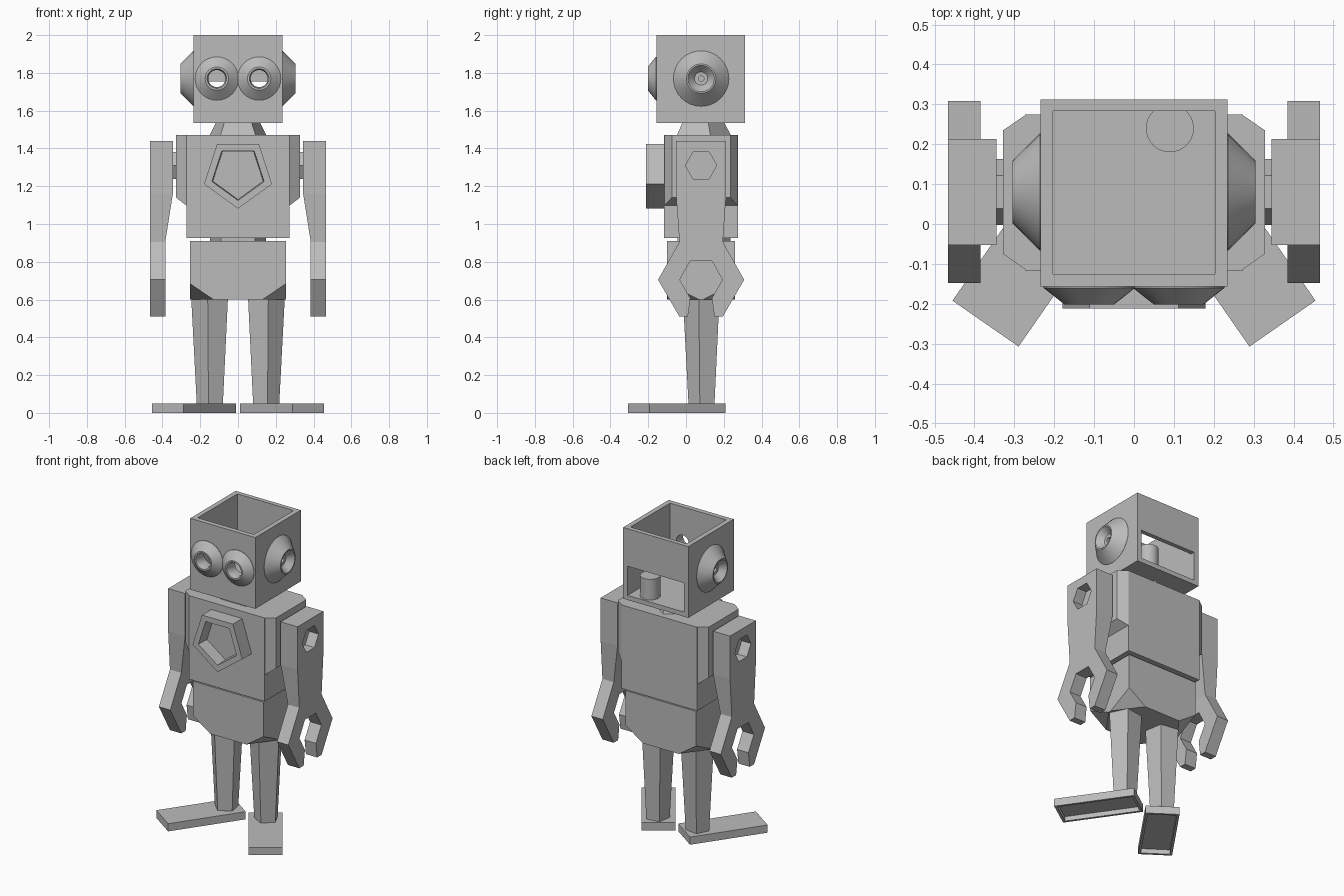
import bpy, bmesh
from math import sin, cos, radians
from mathutils import Vector

default = bpy.data.objects.get("Cube")
if default:
    bpy.data.objects.remove(default, do_unlink=True)

grey = bpy.data.materials.new("plain grey")
grey.use_nodes = True
grey.diffuse_color = (0.5, 0.5, 0.5, 1)
grey.node_tree.nodes["Principled BSDF"].inputs["Base Color"].default_value = (0.5, 0.5, 0.5, 1)

MID = 0.08  # depth of the body's centre line


def loft(name, rings, closed=False, smooth=False):
    """Skin equal-length rings; cap both ends, or close the loop."""
    bm = bmesh.new()
    vs = [[bm.verts.new(p) for p in ring] for ring in rings]
    n = len(vs[0])
    pairs = list(zip(vs, vs[1:]))
    if closed:
        pairs.append((vs[-1], vs[0]))
    else:
        bm.faces.new(vs[0])
        bm.faces.new(vs[-1])
    for a, b in pairs:
        for i in range(n):
            j = (i + 1) % n
            bm.faces.new((a[i], a[j], b[j], b[i]))
    bmesh.ops.recalc_face_normals(bm, faces=bm.faces)
    mesh = bpy.data.meshes.new(name)
    bm.to_mesh(mesh)
    bm.free()
    mesh.materials.append(grey)
    obj = bpy.data.objects.new(name, mesh)
    bpy.context.collection.objects.link(obj)
    if smooth:
        bpy.ops.object.select_all(action='DESELECT')
        obj.select_set(True)
        bpy.context.view_layer.objects.active = obj
        bpy.ops.object.shade_smooth_by_angle(angle=radians(30))
    return obj


def ring(axis, centre, pos, r, n, start=0):
    """Regular polygon about an axis through centre (two coordinates)."""
    pts = []
    for i in range(n):
        a = radians(start + 360 * i / n)
        p = [centre[0] + r * cos(a), centre[1] + r * sin(a)]
        p.insert("xyz".index(axis), pos)
        pts.append(Vector(p))
    return pts


def turned(name, axis, centre, profile, n, start=0, **kw):
    return loft(name, [ring(axis, centre, p, r, n, start) for p, r in profile], **kw)


def rect(x0, x1, y0, y1, z):
    return [(x0, y0, z), (x1, y0, z), (x1, y1, z), (x0, y1, z)]


def box(name, x0, x1, y0, y1, z0, z1):
    return loft(name, [rect(x0, x1, y0, y1, z0), rect(x0, x1, y0, y1, z1)])


def cut(obj, *cutters):
    """Carve the cutters out of an object, then discard them."""
    for c in cutters:
        m = obj.modifiers.new("cut", 'BOOLEAN')
        m.operation, m.solver, m.object = 'DIFFERENCE', 'EXACT', c
    bpy.context.view_layer.update()
    result = obj.evaluated_get(bpy.context.evaluated_depsgraph_get())
    mesh = bpy.data.meshes.new_from_object(result)
    obj.modifiers.clear()
    obj.data = mesh
    for c in cutters:
        bpy.data.objects.remove(c, do_unlink=True)


# Head: open box with a slot in the back and eye holes in the front
head = box("head", -.235, .235, -.157, .312, 1.535, 2)
cut(head,
    box("head_space", -.203, .203, -.125, .283, 1.565, 2.1),
    box("back_slot", -.203, .203, .2, .4, 1.565, 1.755),
    *[turned("eye_hole", 'y', (s * .112, 1.77), [(-.3, .045), (0, .045)], 32) for s in (-1, 1)])
turned("head_peg", 'z', (.09, .24), [(1.56, .06), (1.7, .06)], 32, smooth=True)

for s, side in ((1, "left"), (-1, "right")):
    turned(side + "_eye", 'y', (s * .112, 1.77),
           [(-.15, .115), (-.16, .115), (-.202, .062), (-.202, .052), (-.18, .045), (-.15, .045)],
           32, closed=True, smooth=True)
    turned(side + "_ear", 'x', (MID, 1.77),
           [(s * x, r) for x, r in ((.23, .147), (.236, .147), (.305, .078), (.305, .07),
                                    (.265, .035), (.265, .015), (.245, .015))],
           32, smooth=True)

# Neck and waist: five-sided pins
turned("neck", 'z', (0, MID), [(1.46, .16), (1.47, .158), (1.545, .118)], 5, 90)
turned("waist", 'z', (0, MID), [(.9, .155), (.935, .155)], 5, 90)

# Chest with bevelled shoulder blocks and a five-sided badge
box("chest", -.273, .273, -.116, .275, .925, 1.47)
turned("chest_badge", 'y', (0, 1.27),
       [(-.11, .189), (-.212, .189), (-.212, .145), (-.13, .14)], 5, -90)

# Hips: box with its four lower corners sliced off
hips = box("hips", -.255, .255, -.1, .26, .6, .91)
bm = bmesh.new()
bm.from_mesh(hips.data)
for sx in (-1, 1):
    for sy in (-1, 1):
        a = Vector((sx * .255, MID + sy * .18, .685))
        b = Vector((sx * .13, MID + sy * .18, .6))
        c = Vector((sx * .255, MID + sy * .01, .6))
        normal = (b - a).cross(c - a)
        if normal.z > 0:
            normal.negate()
        geom = bm.verts[:] + bm.edges[:] + bm.faces[:]
        bmesh.ops.bisect_plane(bm, geom=geom, plane_co=a, plane_no=normal, clear_outer=True)
        bmesh.ops.holes_fill(bm, edges=[e for e in bm.edges if e.is_boundary])
bmesh.ops.recalc_face_normals(bm, faces=bm.faces)
bm.to_mesh(hips.data)
bm.free()

# Half outline of the hand: (distance from the centre line, height)
CLAW = [(.115, .905), (.228, .705), (.115, .51), (.07, .51), (.057, .607), (.113, .705), (.057, .805)]
hand_outline = [(MID - d, z) for d, z in CLAW] + [(MID + d, z) for d, z in reversed(CLAW)]

for s, side in ((1, "left"), (-1, "right")):
    # Shoulder block
    loft(side + "_shoulder", [
        [(s * x, y, z) for y, z in ((y0, z0), (y1, z0), (y1, 1.47), (y0, 1.47))]
        for x, y0, y1, z0 in ((.27, -.116, .275, 1.095), (.328, -.075, .235, 1.14))])
    turned(side + "_shoulder_pin", 'x', (MID, 1.31), [(s * .32, .083), (s * .35, .083)], 6)

    # Arm with a six-sided socket
    arm = loft(side + "_arm", [
        rect(s * x, s * .467, MID - d, MID + d, z)
        for x, d, z in ((.385, .115, .905), (.345, .133, 1.16), (.345, .133, 1.44))])
    cut(arm, turned("socket", 'x', (MID, 1.31), [(s * .4, .083), (s * .6, .083)], 6))
    loft(side + "_hand", [[(s * x, y, z) for y, z in hand_outline] for x in (.385, .467)])

    # Five-sided tapering leg
    leg = loft(side + "_leg", [
        [(s * p.x, p.y, p.z) for p in ring('z', (.146, .086), z, r, 5, -82)]
        for z, r in ((.04, .073), (.605, .103), (.64, .103))])

    # Turned-out foot, hollow underneath
    ahead, across = Vector((.57, -.82, 0)), Vector((.82, .57, 0))
    heel = Vector((.093, .152, 0))

    def sole(inset, z):
        w = .101 - inset
        pts = [heel + ahead * l + across * k + Vector((0, 0, z))
               for l, k in ((inset, -w), (inset, w), (.49 - inset, w), (.49 - inset, -w))]
        return [(s * p.x, p.y, p.z) for p in pts]

    loft(side + "_foot", [sole(.015, .03), sole(.015, 0), sole(0, 0), sole(0, .05)])
